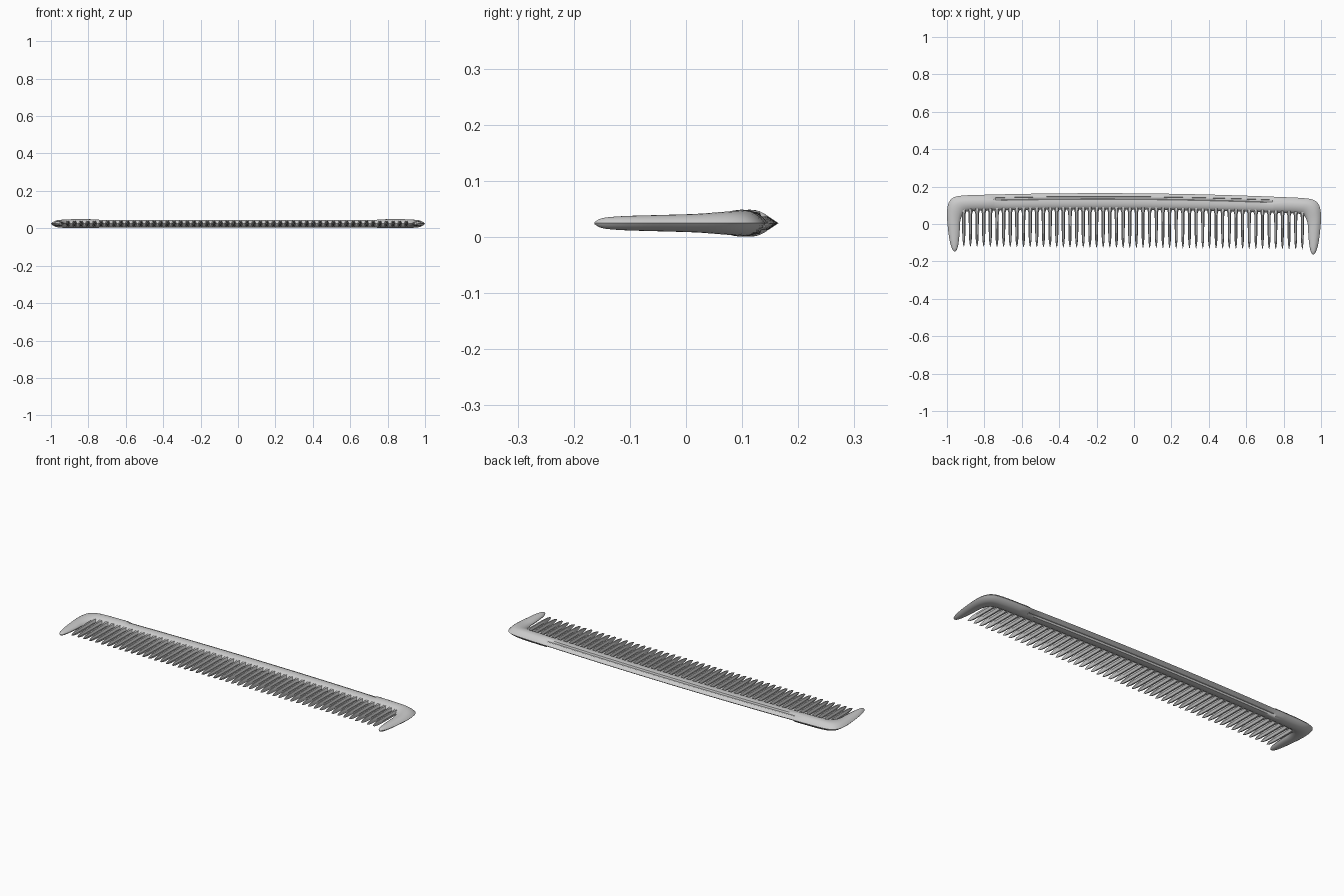
import bpy, bmesh
from mathutils import Vector

MID_Z = 0.0245
TILT = -0.008          # slight rotation of the whole comb in plan

cube = bpy.data.objects.get("Cube")
if cube:
    bpy.data.objects.remove(cube)

grey = bpy.data.materials.new("pale grey plastic")
grey.use_nodes = True
colour = (0.6, 0.6, 0.6, 1)
grey.diffuse_color = colour
grey.node_tree.nodes["Principled BSDF"].inputs["Base Color"].default_value = colour


def back_y(x):
    return 0.164 - 0.022 * x * x


def root_y(x):
    return 0.077 - 0.018 * x * x


def loft(bm, rings):
    """Skin a row of closed rings and cap both ends."""
    rows = [[bm.verts.new((p.x, p.y + TILT * p.x, p.z + MID_Z)) for p in r] for r in rings]
    for a, b in zip(rows, rows[1:]):
        for i in range(len(a)):
            j = (i + 1) % len(a)
            bm.faces.new((a[i], a[j], b[j], b[i]))
    bm.faces.new(rows[0])
    bm.faces.new(rows[-1][::-1])


def finish(bm, name, angle):
    bmesh.ops.recalc_face_normals(bm, faces=bm.faces)
    mesh = bpy.data.meshes.new(name)
    bm.to_mesh(mesh)
    bm.free()
    mesh.materials.append(grey)
    ob = bpy.data.objects.new(name, mesh)
    bpy.context.collection.objects.link(ob)
    bpy.ops.object.select_all(action="DESELECT")
    ob.select_set(True)
    bpy.context.view_layer.objects.active = ob
    bpy.ops.object.shade_smooth_by_angle(angle=angle)


def catmull(points, steps):
    """Smooth a list of vectors through all of its points."""
    out = []
    for i in range(len(points) - 1):
        a, b, c, d = (points[max(0, min(len(points) - 1, i + k))] for k in (-1, 0, 1, 2))
        for s in range(steps):
            t = s / steps
            out.append(0.5 * (2 * b + (c - a) * t + (2 * a - 5 * b + 4 * c - d) * t * t
                              + (3 * b - a - 3 * c + d) * t ** 3))
    return out + [points[-1]]


# Half sections from tooth side (0) to back edge (1): plain, and with the back groove
PLAIN = [(0, 0), (.05, .4), (.2, .75), (.36, .95), (.5, 1), (.62, .96), (.7, .88), (.8, .7), (.92, .36), (1, 0)]
GROOVED = [(0, 0), (.05, .4), (.2, .72), (.36, .85), (.5, .86), (.62, .8), (.66, .42), (.78, .42), (.8, .5), (1, 0)]


def section(outer, inner, half, shape):
    top = [inner.lerp(outer, t) + Vector((0, 0, h * half)) for t, h in shape]
    under = [Vector((p.x, p.y, -p.z)) for p in top[-2:0:-1]]
    return top + under


# Frame: spine and both end guards, one continuous loft
# Each station: outer x, outer y, inner x, inner y, half thickness
ARM = [(.8, .15, .8, .0655, .024), (.9, .146, .87, .063, .024), (.96, .136, .903, .056, .022),
       (.99, .107, .92, .036, .02), (1, .05, .93, 0, .0165), (.995, -.03, .932, -.05, .0145),
       (.985, -.1, .938, -.11, .0125), (.973, -.14, .946, -.142, .009), (.962, -.155, .955, -.155, .002)]


def arm_rings(side):
    rings = []
    for ox, oy, ix, iy, half in catmull([Vector(s) for s in ARM], 4):
        rings.append(section(Vector((side * ox, oy, 0)), Vector((side * ix, iy, 0)), half, PLAIN))
    return rings


def spine_ring(x, shape):
    return section(Vector((x, back_y(x), 0)), Vector((x, root_y(x), 0)), 0.0235, shape)


bm = bmesh.new()
spine = [spine_ring(-0.75, PLAIN)]
spine += [spine_ring(0.74 * i / 12, GROOVED) for i in range(-12, 13)]
spine += [spine_ring(0.75, PLAIN)]
loft(bm, arm_rings(-1)[::-1] + spine + arm_rings(1))
finish(bm, "comb_frame", 0.7)

# Teeth: tapered six-sided prongs with flared roots
bm = bmesh.new()
COUNT = 52
for i in range(COUNT):
    x = -0.91 + 1.81 * i / (COUNT - 1)
    root = root_y(x)
    width = 0.0095 if x < 0 else 0.0085
    rows = [(root + .015, 1.7, .014), (root, 1.5, .014), (root - .015, 1, .0135), (-.05, .9, .0125),
            (-.09, .75, .011), (-.115, .42, .007), (-.128, .08, .001)]
    rings = []
    for y, w, h in rows:
        w *= width
        rings.append([Vector((x + a * w, y, b * h)) for a, b in
                      ((1, 0), (.45, 1), (-.45, 1), (-1, 0), (-.45, -1), (.45, -1))])
    loft(bm, rings)
finish(bm, "comb_teeth", 0.6)
